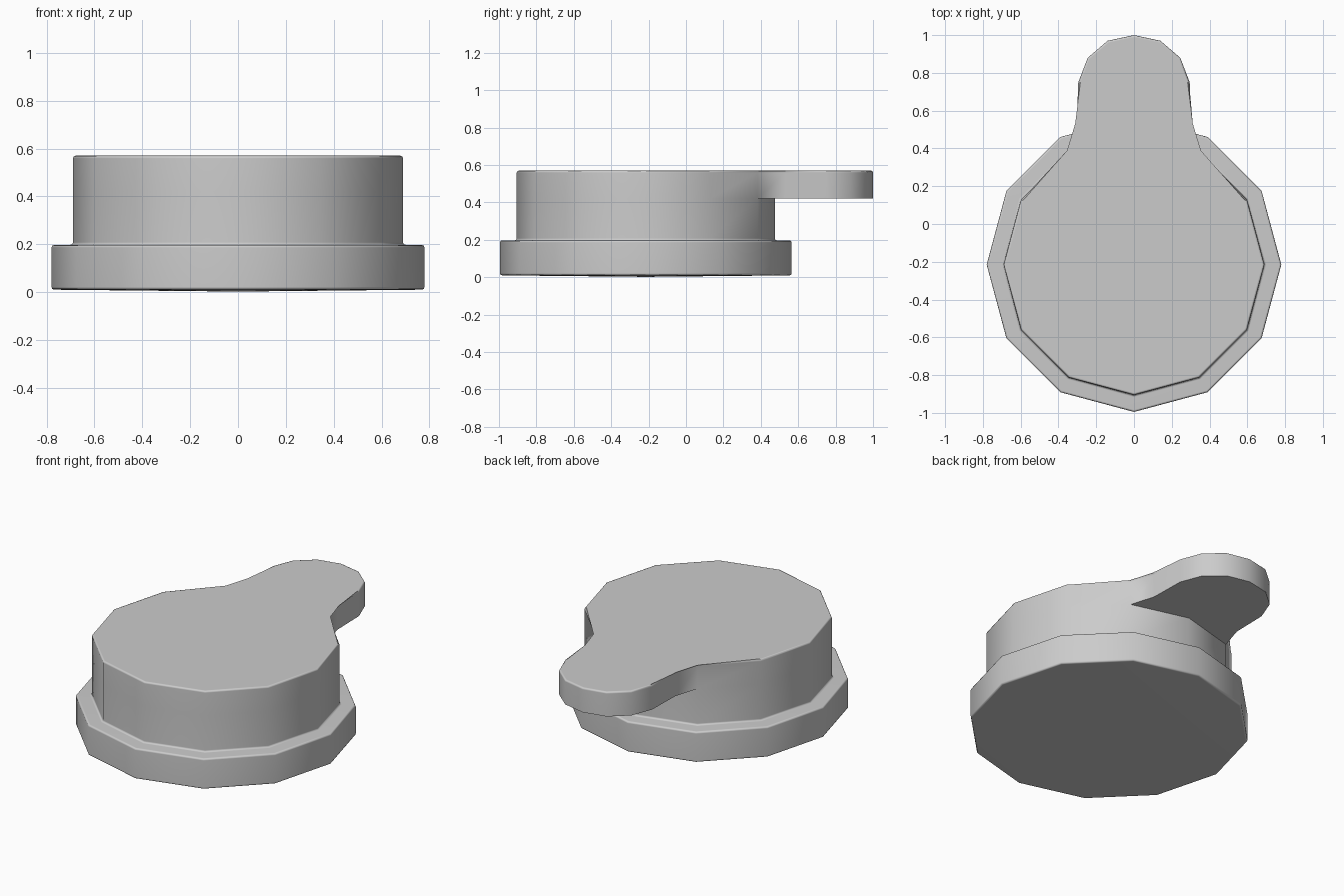
import bpy, bmesh
from math import sin, cos, radians

if "Cube" in bpy.data.objects:
    bpy.data.objects.remove(bpy.data.objects["Cube"])

CY = -0.215          # centre of the round body
bm = bmesh.new()


def ring(r, z):
    return [bm.verts.new((r * cos(radians(30 * i)), CY + r * sin(radians(30 * i)), z))
            for i in range(12)]


def bridge(a, b):
    n = len(a)
    for i in range(n):
        j = (i + 1) % n
        bm.faces.new((a[i], a[j], b[j], b[i]))


# Flange and neck: stacked twelve-sided rings
under = ring(0.78, 0.01)
flange_top = ring(0.78, 0.197)
neck_low = ring(0.69, 0.197)
neck_high = ring(0.69, 0.42)
for a, b in ((under, flange_top), (flange_top, neck_low), (neck_low, neck_high)):
    bridge(a, b)

# Slightly domed underside
centre = bm.verts.new((0, CY, 0.002))
for i in range(12):
    bm.faces.new((centre, under[(i + 1) % 12], under[i]))

# Thumb tab outline, mirrored, replacing the rearmost neck vertex in the upper slab
half = [(0.30, 0.53), (0.295, 0.75), (0.245, 0.88), (0.14, 0.97)]
outline = half + [(0, 1.0)] + [(-x, y) for x, y in reversed(half)]
tab = [bm.verts.new((x, y, 0.42)) for x, y in outline]
bm.faces.new(neck_high[2:5] + tab[::-1])

# Upper slab: body and tab share one side wall and one top
slab_low = neck_high[:3] + tab + neck_high[4:]
slab_top = [bm.verts.new((v.co.x, v.co.y, 0.57)) for v in slab_low]
bridge(slab_low, slab_top)
bm.faces.new(slab_top)

# Softened horizontal rims
soft = []
for loop in (under, flange_top, neck_low, slab_top):
    soft += [bm.edges.get((loop[i], loop[(i + 1) % len(loop)])) for i in range(len(loop))]
bmesh.ops.bevel(bm, geom=soft, offset=0.011, segments=2, profile=0.5, affect='EDGES')
bmesh.ops.recalc_face_normals(bm, faces=bm.faces[:])

mesh = bpy.data.meshes.new("lid_with_tab")
bm.to_mesh(mesh)
bm.free()
lid = bpy.data.objects.new("lid_with_tab", mesh)
bpy.context.collection.objects.link(lid)
bpy.context.view_layer.objects.active = lid
lid.select_set(True)
bpy.ops.object.shade_smooth_by_angle(angle=radians(50))

# Keep the broad faces flat-looking next to the soft rims
wn = lid.modifiers.new("weighted_normals", 'WEIGHTED_NORMAL')
wn.keep_sharp = True
